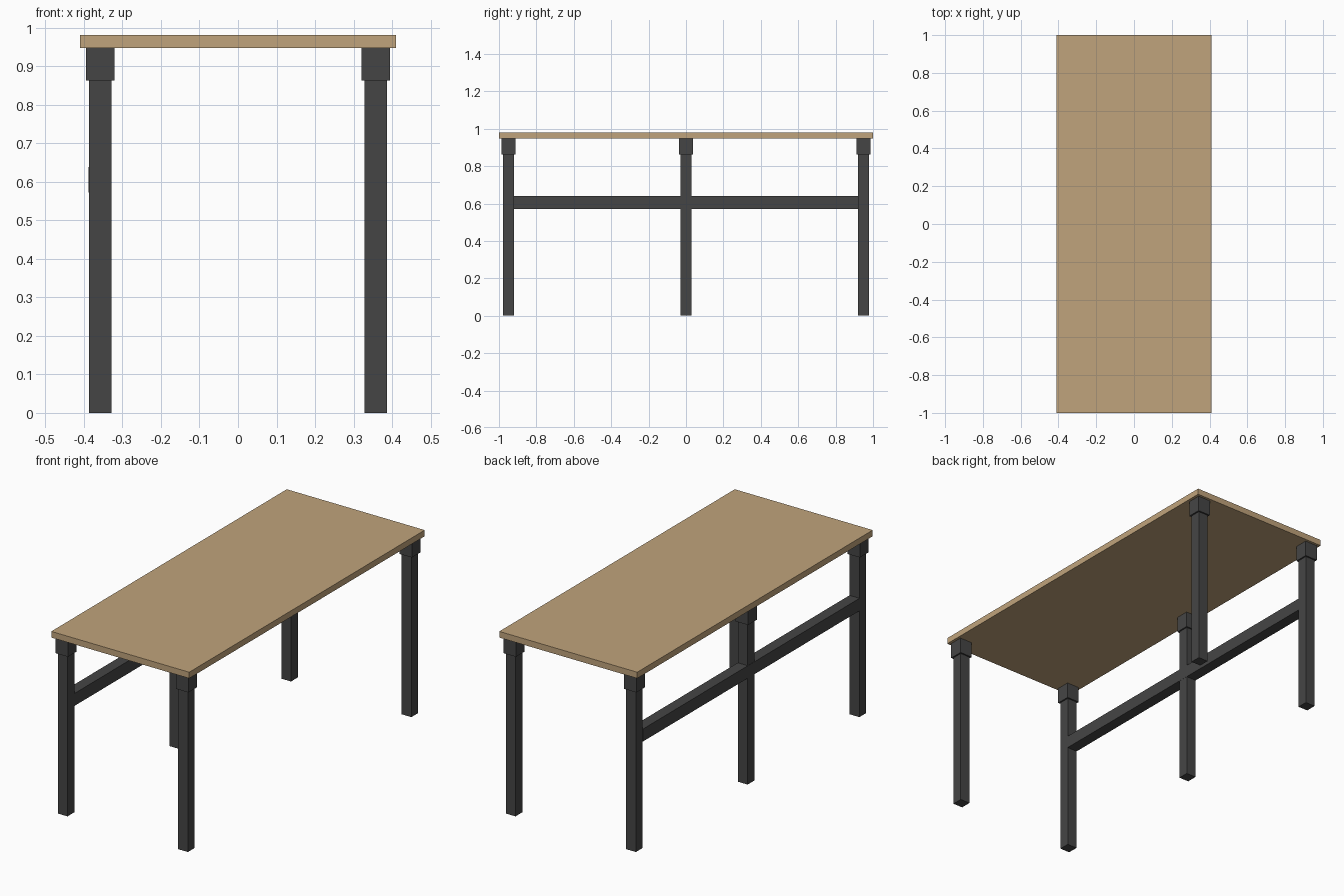
import bpy

if "Cube" in bpy.data.objects:
    bpy.data.objects.remove(bpy.data.objects["Cube"])


def material(name, color):
    m = bpy.data.materials.new(name)
    m.diffuse_color = color
    m.use_nodes = True
    m.node_tree.nodes["Principled BSDF"].inputs["Base Color"].default_value = m.diffuse_color
    return m


wood = material("wood", (0.53, 0.37, 0.20, 1))
metal = material("dark_metal", (0.06, 0.06, 0.06, 1))


def box(name, lo, hi, mat):
    """Box spanning two opposite corners."""
    bpy.ops.mesh.primitive_cube_add(size=1, location=[(a + b) / 2 for a, b in zip(lo, hi)])
    ob = bpy.context.object
    ob.name = name
    ob.scale = [b - a for a, b in zip(lo, hi)]
    bpy.ops.object.transform_apply(location=False, rotation=False, scale=True)
    ob.data.materials.append(mat)
    return ob


LEG_X, LEG_Y = 0.358, 0.949
LEG, CAP, BEAM = 0.029, 0.0373, 0.03      # half widths
CAP_Z, TOP_Z, HEIGHT = 0.863, 0.948, 0.981

# Table top
box("table_top", (-0.41, -1, TOP_Z), (0.41, 1, HEIGHT), wood)

# Four corner legs plus a middle leg on the left side, each with a wider cap
legs = {
    "front_left": (-LEG_X, -LEG_Y),
    "front_right": (LEG_X, -LEG_Y),
    "back_left": (-LEG_X, LEG_Y),
    "back_right": (LEG_X, LEG_Y),
    "middle_left": (-LEG_X, 0),
}
for name, (x, y) in legs.items():
    box(name + "_leg", (x - LEG, y - LEG, 0), (x + LEG, y + LEG, CAP_Z), metal)
    box(name + "_leg_cap", (x - CAP, y - CAP, CAP_Z), (x + CAP, y + CAP, TOP_Z), metal)

# Stretcher beam along the left side
end = LEG_Y - LEG
box("side_beam", (-LEG_X - BEAM, -end, 0.572), (-LEG_X + BEAM, end, 0.639), metal)
